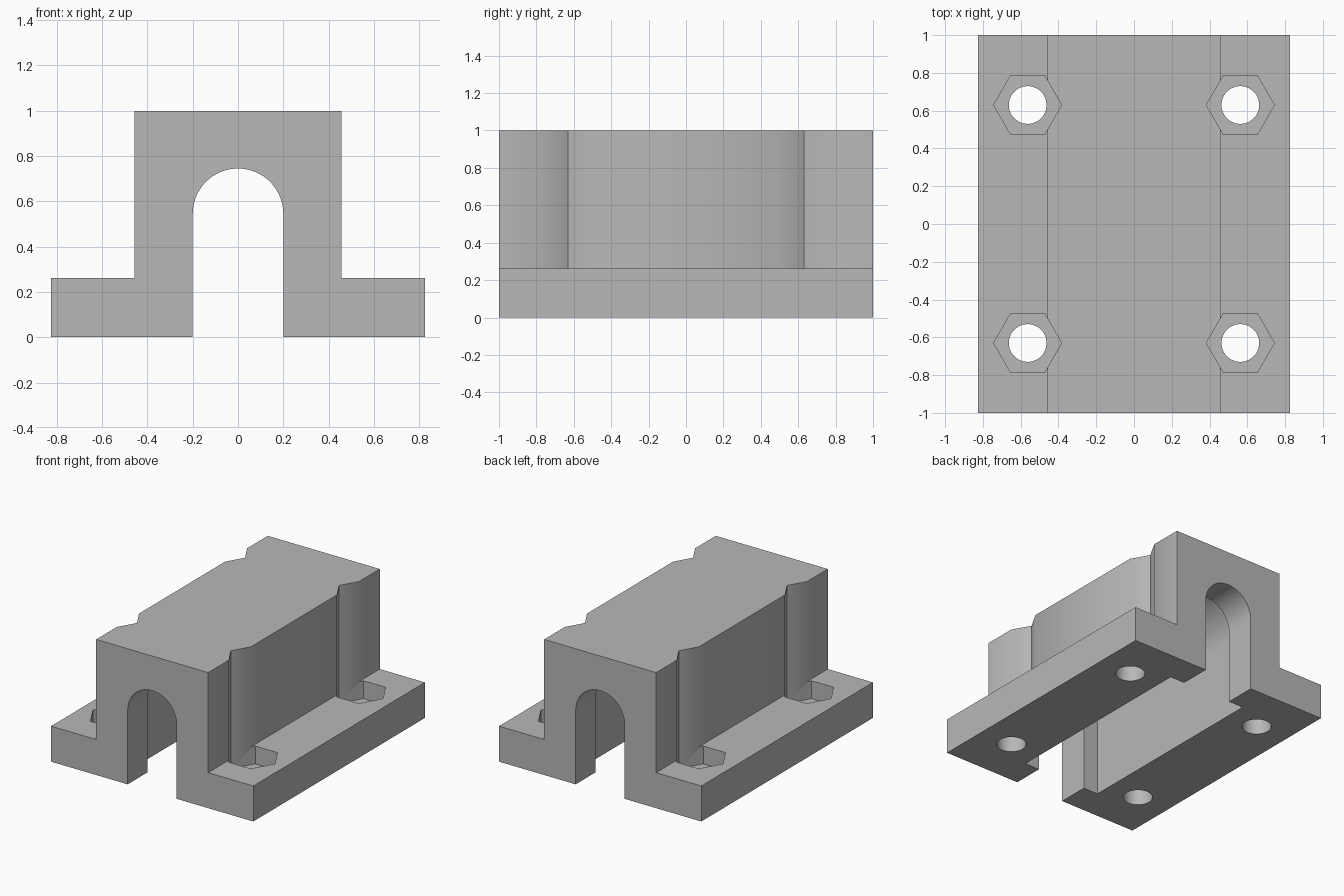
import bpy
import bmesh
import math
from mathutils import Vector

cube = bpy.data.objects.get("Cube")
if cube:
    bpy.data.objects.remove(cube, do_unlink=True)

# Main sizes
HALF_WIDTH, HALF_LENGTH, FLANGE = 0.825, 1.0, 0.262
BODY_HALF, HEIGHT = 0.457, 1.0
ARCH_Z = 0.545
HOLE_X, HOLE_Y = 0.563, 0.63

grey = bpy.data.materials.new("plain_grey")
grey.use_nodes = True
grey.diffuse_color = (0.48, 0.48, 0.48, 1)
grey.node_tree.nodes["Principled BSDF"].inputs["Base Color"].default_value = grey.diffuse_color


def prism(name, points, offset):
    """Extrude a closed outline of 3D points along an offset."""
    bm = bmesh.new()
    face = bm.faces.new([bm.verts.new(p) for p in points])
    extruded = bmesh.ops.extrude_face_region(bm, geom=[face])["geom"]
    moved = [v for v in extruded if isinstance(v, bmesh.types.BMVert)]
    bmesh.ops.translate(bm, verts=moved, vec=Vector(offset))
    bmesh.ops.recalc_face_normals(bm, faces=bm.faces)
    mesh = bpy.data.meshes.new(name)
    bm.to_mesh(mesh)
    bm.free()
    obj = bpy.data.objects.new(name, mesh)
    bpy.context.collection.objects.link(obj)
    mesh.materials.append(grey)
    return obj


def arch_cutter(name, radius, half_length, steps=32):
    """Round-topped slot, open at the bottom, running along y."""
    outline = [(radius, -half_length, -0.2)]
    for i in range(steps + 1):
        a = math.pi * i / steps
        outline.append((radius * math.cos(a), -half_length, ARCH_Z + radius * math.sin(a)))
    outline.append((-radius, -half_length, -0.2))
    return prism(name, outline, (0, 2 * half_length, 0))


def upright_cutter(name, x, y, radius, sides, bottom, top):
    outline = [(x + radius * math.cos(math.tau * i / sides),
                y + radius * math.sin(math.tau * i / sides), bottom) for i in range(sides)]
    return prism(name, outline, (0, 0, top - bottom))


# Housing: flanged block section swept along y
half = [(HALF_WIDTH, 0), (HALF_WIDTH, FLANGE), (BODY_HALF, FLANGE), (BODY_HALF, HEIGHT)]
section = half + [(-x, z) for x, z in reversed(half)]
housing = prism("bearing_housing", [(x, -HALF_LENGTH, z) for x, z in section],
                (0, 2 * HALF_LENGTH, 0))

# Shaft slot through the ends and the wider bearing cavity inside
cutters = [arch_cutter("shaft_slot_cutter", 0.2, 1.2),
           arch_cutter("bearing_cavity_cutter", 0.32, 0.77)]

# Bolt holes with hexagonal nut pockets that also notch the block sides
for sx in (-1, 1):
    for sy in (-1, 1):
        x, y = sx * HOLE_X, sy * HOLE_Y
        cutters.append(upright_cutter("nut_pocket_cutter", x, y, 0.18, 6, 0.13, 1.2))
        cutters.append(upright_cutter("bolt_hole_cutter", x, y, 0.1, 40, -0.2, 0.2))

# Cut everything and remove the cutters
bpy.ops.object.select_all(action="DESELECT")
housing.select_set(True)
bpy.context.view_layer.objects.active = housing
for cutter in cutters:
    cut = housing.modifiers.new(cutter.name, "BOOLEAN")
    cut.operation = "DIFFERENCE"
    cut.solver = "EXACT"
    cut.object = cutter
    bpy.ops.object.modifier_apply(modifier=cut.name)
    bpy.data.objects.remove(cutter, do_unlink=True)

bpy.ops.object.shade_smooth_by_angle(angle=math.radians(35))
